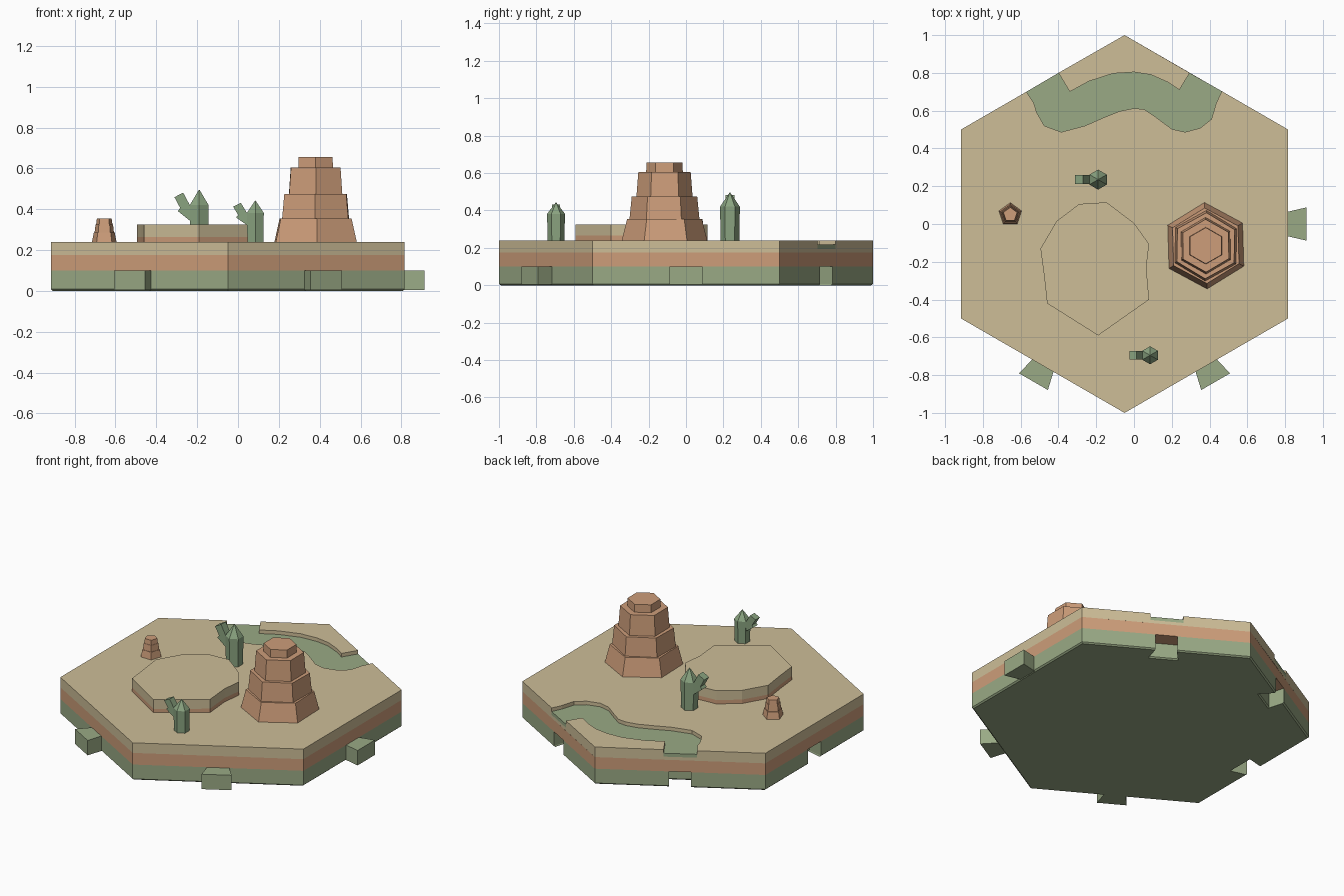
import bpy, bmesh, math
from mathutils import Vector, Matrix

if "Cube" in bpy.data.objects:
    bpy.data.objects.remove(bpy.data.objects["Cube"])


def material(name, r, g, b):
    m = bpy.data.materials.new(name)
    m.diffuse_color = tuple((c / 255) ** 2.2 for c in (r, g, b)) + (1,)
    m.use_nodes = True
    m.node_tree.nodes["Principled BSDF"].inputs["Base Color"].default_value = m.diffuse_color
    return m


SAND = material("sand", 204, 188, 150)
CLAY = material("clay", 204, 156, 121)
SAGE = material("sage_green", 152, 168, 132)
CACTUS = material("cactus_green", 137, 162, 127)

CX = -0.05  # centre of the hexagonal tile


def loft(name, rings, mat):
    """Closed solid through a stack of rings with equal point counts."""
    bm = bmesh.new()
    loops = [[bm.verts.new(p) for p in ring] for ring in rings]
    n = len(loops[0])
    for a, b in zip(loops, loops[1:]):
        for i in range(n):
            j = (i + 1) % n
            bm.faces.new((a[i], a[j], b[j], b[i]))
    bm.faces.new(loops[0][::-1])
    bm.faces.new(loops[-1])
    bmesh.ops.recalc_face_normals(bm, faces=bm.faces)
    me = bpy.data.meshes.new(name)
    bm.to_mesh(me)
    bm.free()
    me.materials.append(mat)
    ob = bpy.data.objects.new(name, me)
    bpy.context.collection.objects.link(ob)
    return ob


def prism(name, pts, z0, z1, mat):
    return loft(name, [[(x, y, z) for x, y in pts] for z in (z0, z1)], mat)


def ring(x, y, z, r, n, start):
    return [(x + r * math.cos(start + i * math.tau / n),
             y + r * math.sin(start + i * math.tau / n), z) for i in range(n)]


def edge_point(angle, along, out):
    """Point relative to the middle of a tile edge facing the given angle."""
    a = math.radians(angle)
    d, t = Vector((math.cos(a), math.sin(a))), Vector((-math.sin(a), math.cos(a)))
    p = d * (math.cos(math.pi / 6) + out) + t * along
    return (p.x + CX, p.y)


# Tile base with dovetail sockets on three edges and a chamfered underside
hexagon = [p[:2] for p in ring(CX, 0, 0, 1, 6, -math.pi / 6)]
outline = []
for k in range(6):
    outline.append(hexagon[k])
    if k * 60 in (60, 120, 180):
        for along, out in ((-.065, 0), (-.09, -.1), (.09, -.1), (.065, 0)):
            outline.append(edge_point(k * 60, along, out))
loft("tile_base", [[(CX + (x - CX) * s, y * s, z) for x, y in outline]
                   for z, s in ((0, .99), (.008, 1), (.1, 1))], SAGE)

# Dovetail tabs on the opposite edges
for angle in (0, 240, 300):
    pts = [edge_point(angle, *p) for p in ((-.063, -.01), (-.088, .098), (.088, .098), (.063, -.01))]
    prism("connector_tab", pts, .004, .1, SAGE)

# Clay layer
prism("clay_layer", hexagon, .1, .175, CLAY)

# River banks, both listed from left to right
far_bank = [(-.40, .80), (-.34, .70), (-.24, .755), (-.11, .797), (0, .804),
            (.09, .79), (.18, .75), (.24, .71), (.295, .80)]
near_bank = [(-.57, .70), (-.53, .64), (-.515, .59), (-.475, .52), (-.385, .487),
             (-.26, .52), (-.155, .566), (-.075, .598), (0, .613), (.055, .607),
             (.11, .57), (.20, .503), (.27, .487), (.35, .508), (.41, .555),
             (.435, .64), (.465, .703)]
top = .24
prism("sand_front", near_bank + [hexagon[1], hexagon[0], hexagon[5], hexagon[4], hexagon[3]],
      .175, top, SAND)
prism("sand_back", far_bank + [hexagon[2]], .175, top, SAND)
prism("river_bed", near_bank + far_bank[::-1], .175, .195, SAND)
prism("river", near_bank + far_bank[::-1], .195, .217, SAGE)

# Low plateau with a clay foot
plateau = [(-.29, .106), (-.145, .115), (0, .005), (.08, -.106), (.065, -.23), (.08, -.40),
           (-.19, -.59), (-.46, -.42), (-.475, -.28), (-.495, -.13), (-.41, .015)]
prism("plateau_foot", plateau, top - .01, .265, CLAY)
prism("plateau_cap", plateau, .265, .325, SAND)

# Stepped rock tower
for i, (z0, z1, r0, r1) in enumerate(((.235, .355, .230, .200), (.355, .475, .187, .175),
                                      (.475, .605, .150, .140), (.605, .655, .098, .096))):
    loft("tower_tier", [ring(.38, -.115, z, r, 6, math.pi / 2 + (.03, -.02, .01, 0)[i])
                        for z, r in ((z0, r0), (z1, r1))], CLAY)

# Small stepped rock
for z0, z1, r0, r1 in ((.235, .285, .064, .054), (.285, .325, .050, .045), (.325, .355, .042, .038)):
    loft("small_rock_tier", [ring(-.655, .05, z, r, 5, math.pi / 2)
                             for z, r in ((z0, r0), (z1, r1))], CLAY)


def beam(name, a, b, w):
    """Square bar between two points, running in the xz plane."""
    a, b = Vector(a), Vector(b)
    d = (b - a).normalized()
    side, depth = Vector((-d.z, 0, d.x)) * w, Vector((0, w, 0))
    return loft(name, [[p + side + depth, p + side - depth, p - side - depth, p - side + depth]
                       for p in (a, b)], CACTUS)


# Cacti: six-sided trunk with a pointed top and a bent arm
for x, y, s, h in ((-.19, .235, 1, 1), (.085, -.695, .9, .79)):
    parts = [loft("cactus_trunk", [ring(0, 0, z, r, 6, math.pi / 2)
                                   for z, r in ((-.005, .05), (.18, .053), (.255, .002))], CACTUS),
             beam("cactus_arm_lower", (-.015, 0, .11), (-.09, 0, .17), .024),
             beam("cactus_arm_upper", (-.06, 0, .155), (-.10, 0, .23), .024)]
    for ob in parts:
        ob.data.transform(Matrix.Translation((x, y, top)) @ Matrix.Diagonal((s, s, h, 1)))
